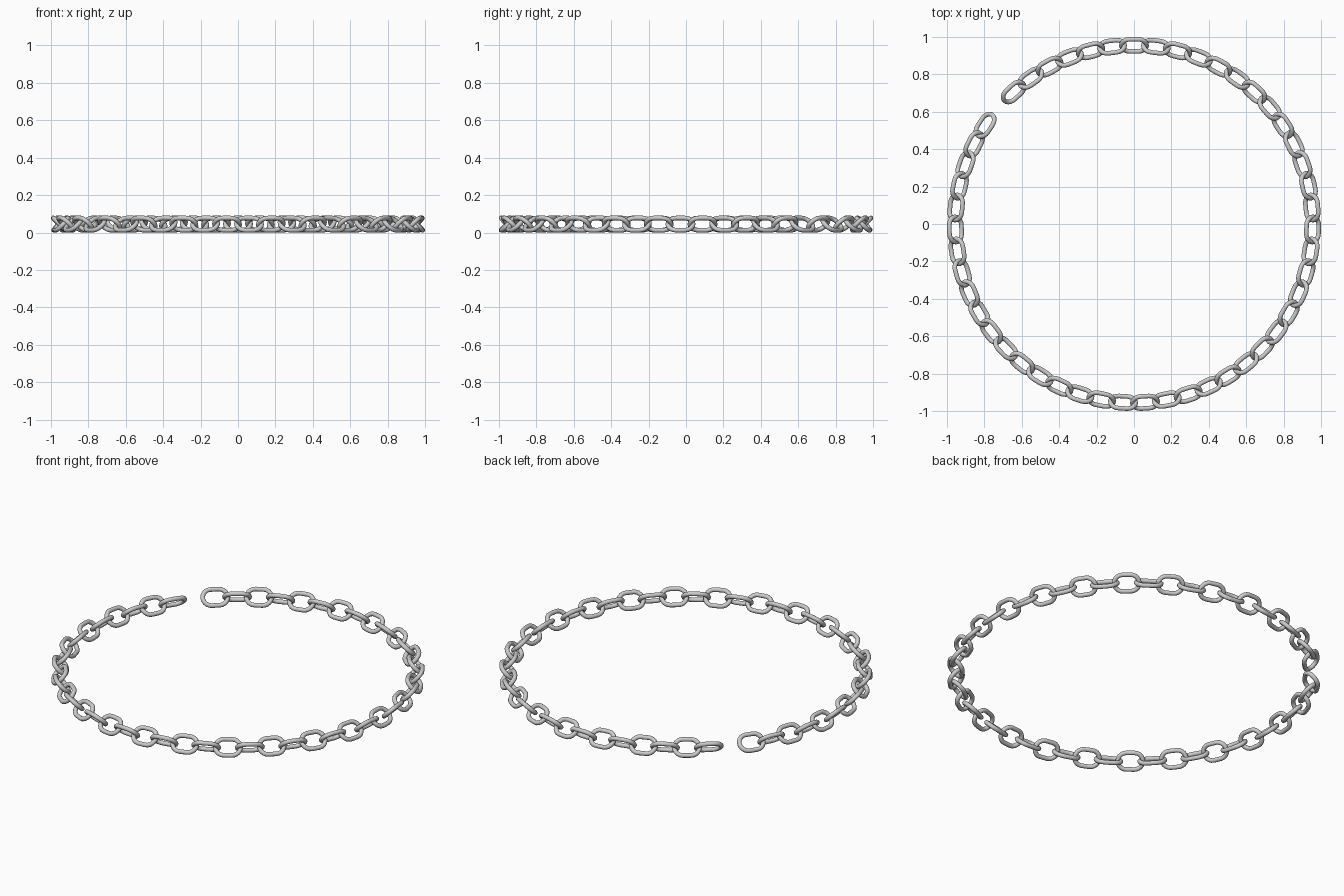
import bpy
from math import sin, cos, pi, radians
from mathutils import Vector, Matrix

if "Cube" in bpy.data.objects:
    bpy.data.objects.remove(bpy.data.objects["Cube"])

SLOTS = 51            # evenly spaced places round the circle, one left open
RADIUS = 0.955        # circle through the link centres
LENGTH, WIDTH, WIRE = 0.160, 0.117, 0.025
ARC, SIDES = 10, 12


def link_mesh():
    """Round wire swept along a stadium outline lying in XY, long axis X."""
    r = (WIDTH - WIRE) / 2
    half = (LENGTH - WIRE) / 2 - r
    path = []
    for side in (0, 1):
        for k in range(ARC + 1):
            a = -pi / 2 + side * pi + pi * k / ARC
            out = Vector((cos(a), sin(a), 0))
            path.append((out * r + Vector((half if side == 0 else -half, 0, 0)), out))
    verts, faces = [], []
    n = len(path)
    for i, (p, out) in enumerate(path):
        for j in range(SIDES):
            b = 2 * pi * j / SIDES
            verts.append(p + (out * cos(b) + Vector((0, 0, sin(b)))) * WIRE / 2)
            i2, j2 = (i + 1) % n, (j + 1) % SIDES
            faces.append((i * SIDES + j, i2 * SIDES + j, i2 * SIDES + j2, i * SIDES + j2))
    me = bpy.data.meshes.new("chain_link")
    me.from_pydata(verts, [], faces)
    me.polygons.foreach_set("use_smooth", [True] * len(faces))
    me.update()
    return me


# Links round the circle, tilted 45 degrees alternately outward and inward
mesh = link_mesh()
z0 = (WIDTH - WIRE) / 2 * sin(pi / 4) + WIRE / 2
for i in range(8, 8 + SLOTS - 1):
    a = radians(90 + i * 360 / SLOTS)
    tilt = pi / 4 if i % 2 == 0 else -pi / 4
    ob = bpy.data.objects.new("chain_link", mesh)
    # after the turn, local X is tangent and local -Y points outward
    ob.matrix_world = (Matrix.Translation((RADIUS * cos(a), RADIUS * sin(a), z0))
                       @ Matrix.Rotation(a + pi / 2, 4, 'Z')
                       @ Matrix.Rotation(tilt, 4, 'X'))
    bpy.context.collection.objects.link(ob)
